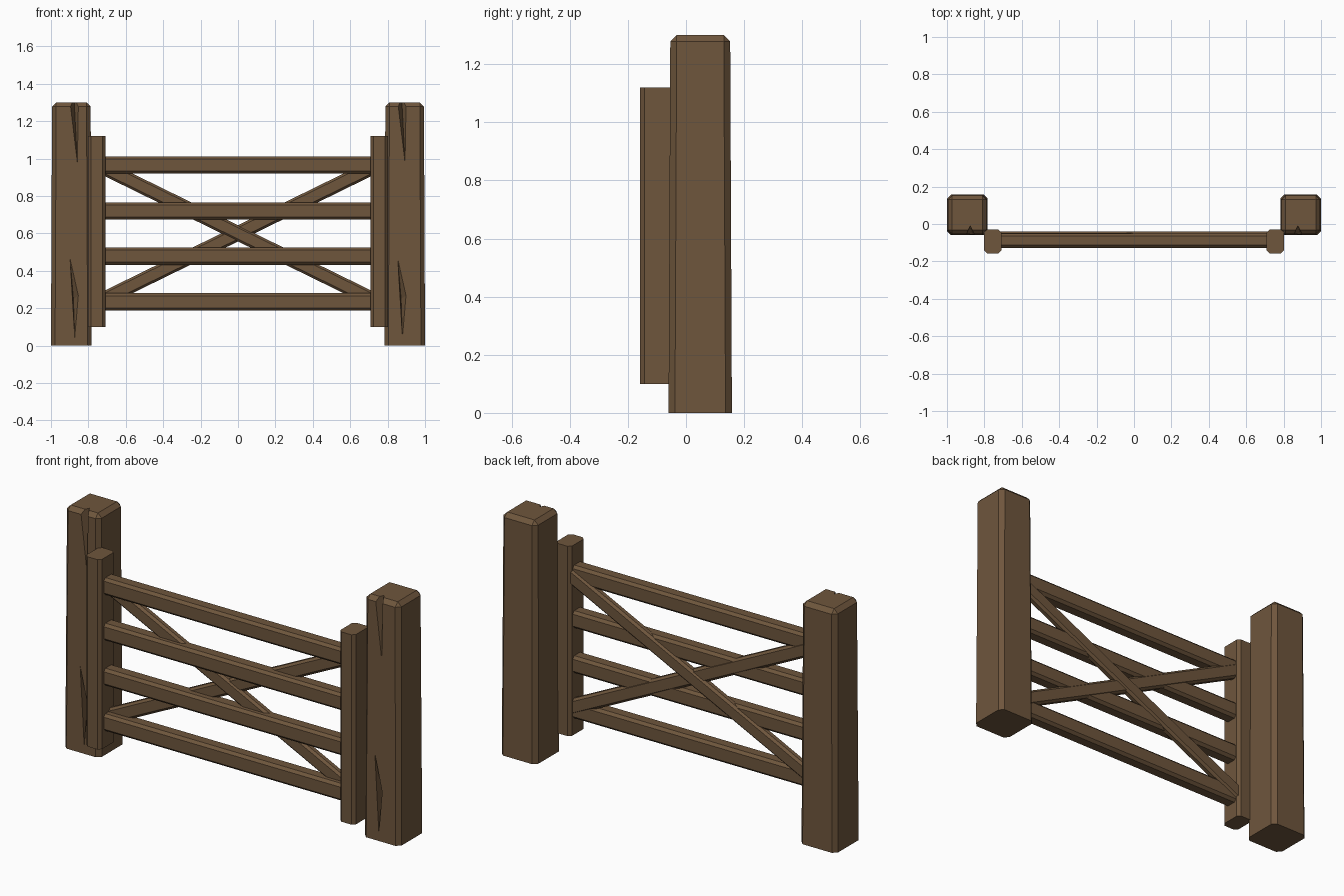
import bpy, bmesh, math
from mathutils import Vector, Matrix

if "Cube" in bpy.data.objects:
    bpy.data.objects.remove(bpy.data.objects["Cube"])

wood = bpy.data.materials.new("brown_wood")
wood.diffuse_color = (0.158, 0.093, 0.046, 1)
wood.use_nodes = True
wood.node_tree.nodes["Principled BSDF"].inputs["Base Color"].default_value = wood.diffuse_color


def add(name, bm):
    bmesh.ops.recalc_face_normals(bm, faces=bm.faces)
    me = bpy.data.meshes.new(name)
    bm.to_mesh(me)
    bm.free()
    me.materials.append(wood)
    ob = bpy.data.objects.new(name, me)
    bpy.context.collection.objects.link(ob)
    return ob


def beam(name, lo, hi, axis, chamfer, rot=0.0, taper=1.0, cap=False):
    """Box from lo to hi, edges along axis chamfered, optional taper and capped top."""
    lo, hi = Vector(lo), Vector(hi)
    mid, size = (lo + hi) / 2, hi - lo
    bm = bmesh.new()
    bmesh.ops.create_cube(bm, size=1)
    for v in bm.verts:
        v.co = Vector(a * b for a, b in zip(v.co, size))
        if taper != 1 and v.co.z > 0:
            v.co.x *= taper
            v.co.y *= taper
    edges = []
    for e in bm.edges:
        d = e.verts[0].co - e.verts[1].co
        along = abs(d[axis]) > 0.9 * size[axis]
        on_top = all(v.co.z > size.z * 0.49 for v in e.verts)
        if along or (cap and on_top):
            edges.append(e)
    bmesh.ops.bevel(bm, geom=edges, offset=chamfer, segments=1, affect='EDGES')
    bmesh.ops.transform(bm, verts=bm.verts,
                        matrix=Matrix.Translation(mid) @ Matrix.Rotation(rot, 4, 'Y'))
    return add(name, bm)


def cut(ob, points):
    """Carve the convex hull of the points out of an object."""
    bm = bmesh.new()
    for p in points:
        bm.verts.new(p)
    bmesh.ops.convex_hull(bm, input=bm.verts)
    cutter = add("crack_cutter", bm)
    cutter.hide_render = True
    mod = ob.modifiers.new("crack", 'BOOLEAN')
    mod.object, mod.operation, mod.solver = cutter, 'DIFFERENCE', 'EXACT'
    bpy.context.view_layer.objects.active = ob
    bpy.ops.object.modifier_apply(modifier=mod.name)
    bpy.data.objects.remove(cutter)


for side, s in (("left", -1), ("right", 1)):
    # Heavy tapered post with two cracks in the front
    c = 0.891 * s
    post = beam(side + "_post", (c - 0.109, -0.06, 0), (c + 0.109, 0.158, 1.3),
                2, 0.022, taper=0.945, cap=True)
    g = 0.876 * s
    cut(post, [(g - 0.046, -0.1, 1.31), (g + 0.046, -0.1, 1.31),
               (g, -0.008, 1.31), (g + 0.018, -0.058, 0.96)])
    cut(post, [(g - 0.024, -0.063, 0.49), (g + 0.026, -0.065, 0.27),
               (g + 0.004, -0.065, 0.02), (g - 0.004, -0.015, 0.25)])
    # Upright at the end of the gate
    u = 0.755 * s
    beam(side + "_gate_upright", (u - 0.046, -0.158, 0.1), (u + 0.046, -0.03, 1.12), 2, 0.016)

# Four horizontal rails
for i, z in enumerate((0.234, 0.478, 0.72, 0.965)):
    beam(f"rail_{i + 1}", (-0.73, -0.127, z - 0.046), (0.73, -0.05, z + 0.046), 0, 0.014)

# Crossed diagonal braces behind the rails
tilt = math.atan(0.49)
half = 0.73 / math.cos(tilt)
for name, r, y in (("falling_brace", tilt, -0.048), ("rising_brace", -tilt, -0.04)):
    beam(name, (-half, y - 0.045, 0.561), (half, y, 0.639), 0, 0.012, rot=r)
